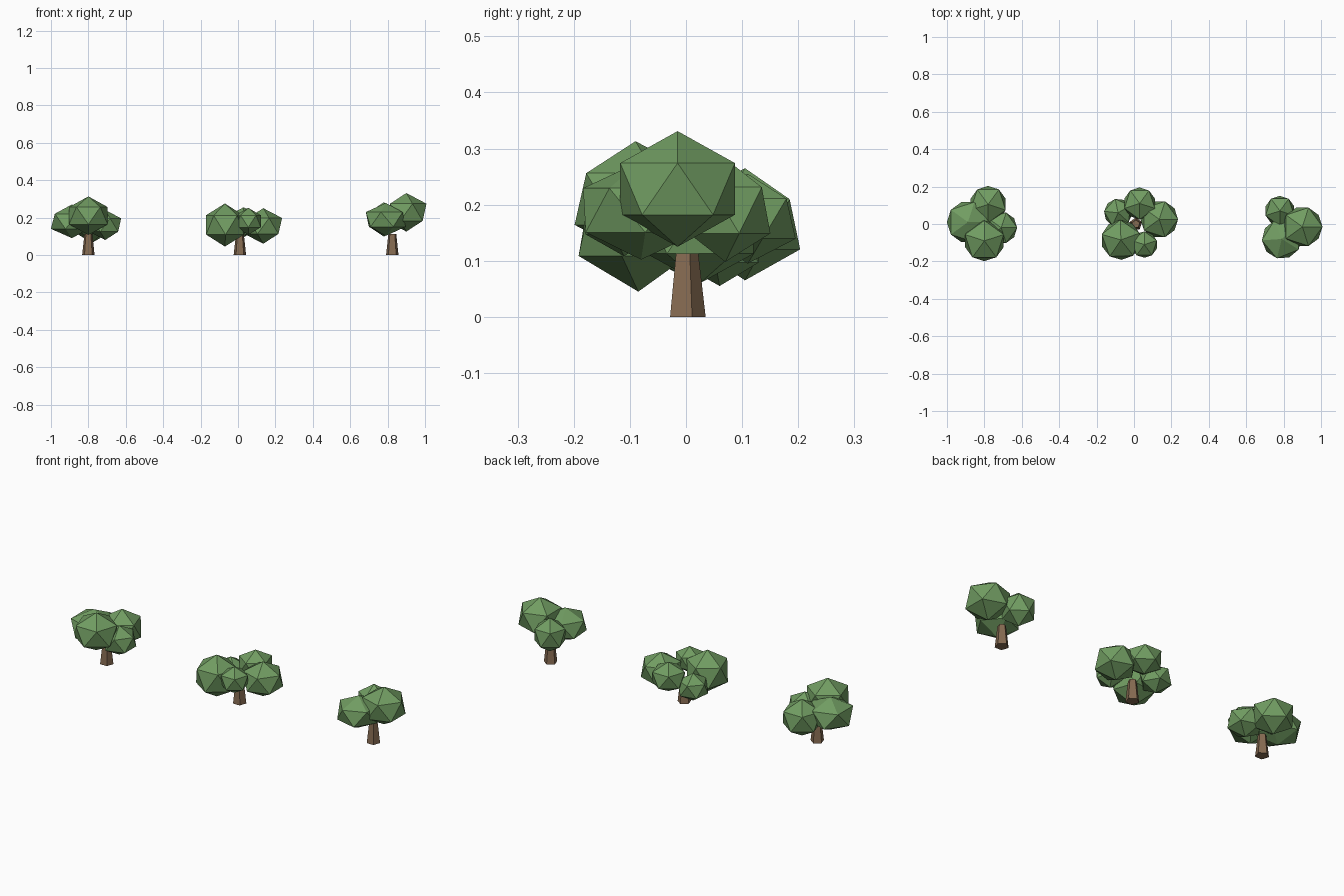
import bpy, math, random

if "Cube" in bpy.data.objects:
    bpy.data.objects.remove(bpy.data.objects["Cube"])

random.seed(4)


def material(name, rgb):
    m = bpy.data.materials.new(name)
    m.diffuse_color = (*rgb, 1)
    m.use_nodes = True
    m.node_tree.nodes["Principled BSDF"].inputs["Base Color"].default_value = m.diffuse_color
    return m


GREEN = material("leaf green", (0.165, 0.335, 0.122))
BROWN = material("bark brown", (0.235, 0.145, 0.082))


def trunk(name, x, y):
    # five-sided tapered trunk, one corner toward +y
    bpy.ops.mesh.primitive_cone_add(vertices=5, radius1=0.035, radius2=0.022,
                                    depth=0.113, location=(x, y, 0.0565))
    ob = bpy.context.object
    ob.name = name
    ob.data.materials.append(BROWN)


def leaf_clump(name, x, y, z, half_width, half_height, turn=0):
    # faceted twenty-sided clump, slightly flattened
    w = half_width / 0.89
    bpy.ops.mesh.primitive_ico_sphere_add(subdivisions=1, radius=1, location=(x, y, z))
    ob = bpy.context.object
    ob.name = name
    ob.scale = (w, w, half_height)
    ob.rotation_euler = (0, 0, math.radians(turn))
    ob.data.materials.append(GREEN)


# each tree: trunk position, then clumps (x, y, z, half width, half height, turn)
TREES = {
    "left_tree": ((-0.80, 0.0), [
        (-0.80, -0.09, 0.21, 0.108, 0.103, 18),
        (-0.888, 0.01, 0.18, 0.112, 0.09, 0),
        (-0.78, 0.105, 0.165, 0.098, 0.10, 54),
        (-0.71, -0.02, 0.16, 0.085, 0.08, 0),
    ]),
    "middle_tree": ((0.01, 0.0), [
        (-0.07, -0.085, 0.16, 0.106, 0.115, 20),
        (0.135, 0.025, 0.155, 0.10, 0.095, 0),
        (0.03, 0.11, 0.175, 0.085, 0.08, 54),
        (-0.085, 0.06, 0.13, 0.075, 0.075, 30),
        (0.055, -0.11, 0.18, 0.07, 0.072, 18),
    ]),
    "right_tree": ((0.825, 0.0), [
        (0.90, -0.015, 0.228, 0.107, 0.103, 0),
        (0.79, -0.08, 0.19, 0.106, 0.088, 40),
        (0.78, 0.07, 0.19, 0.08, 0.092, 54),
    ]),
}

for tree, (base, clumps) in TREES.items():
    trunk(tree + "_trunk", *base)
    for i, clump in enumerate(clumps, 1):
        leaf_clump(f"{tree}_leaf_clump_{i}", *clump)
